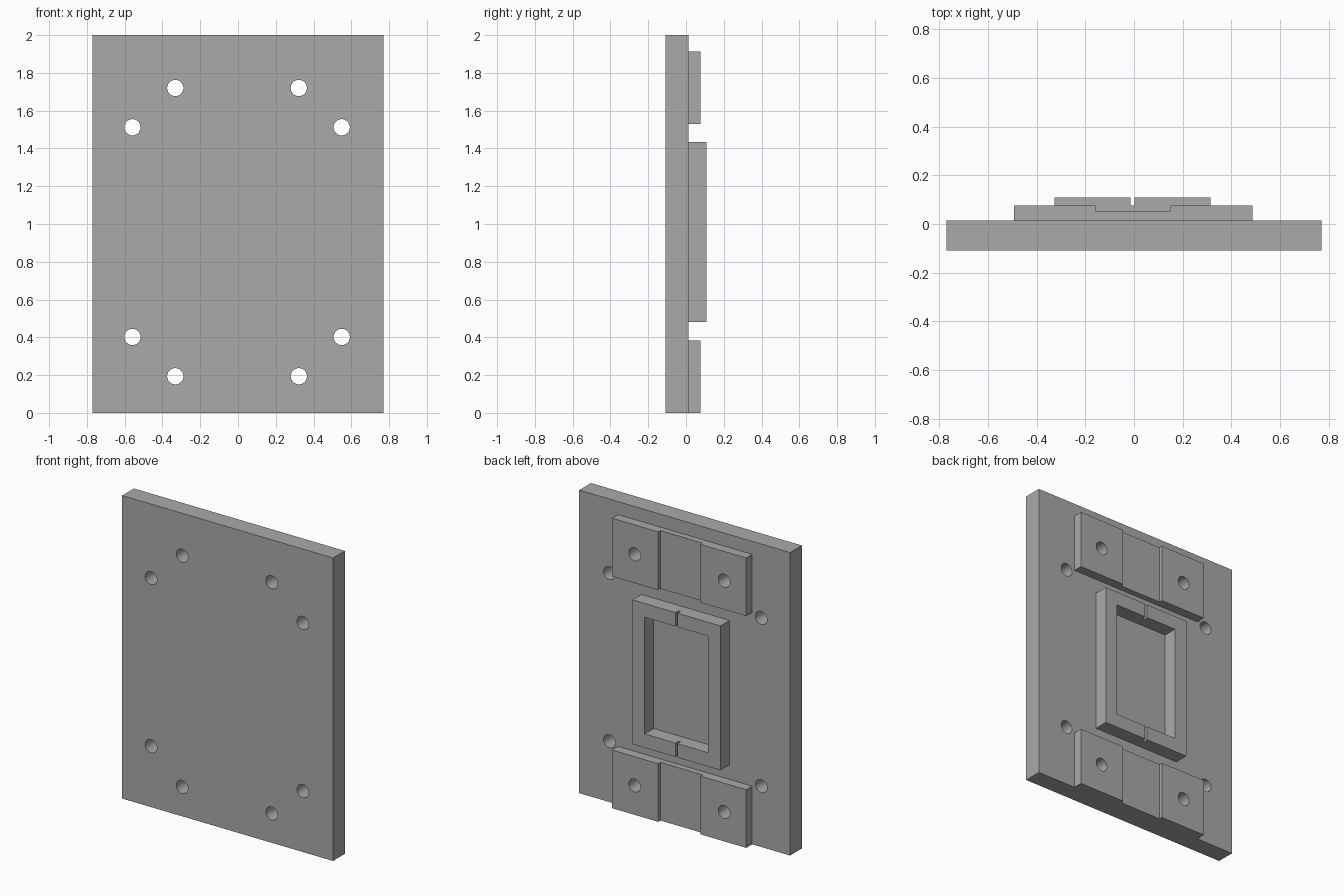
import bpy
import bmesh
from mathutils import Matrix

if "Cube" in bpy.data.objects:
    bpy.data.objects.remove(bpy.data.objects["Cube"], do_unlink=True)

# Single grey material
grey = bpy.data.materials.new("plain_grey")
grey.use_nodes = True
grey.diffuse_color = (0.4, 0.4, 0.4, 1)
grey.node_tree.nodes["Principled BSDF"].inputs["Base Color"].default_value = (0.4, 0.4, 0.4, 1)

# Shared dimensions
FRONT, FACE, GROOVE, PAD, RIM = -0.108, 0.014, 0.053, 0.076, 0.108
MID_X, MID_Z = -0.005, 0.957


def make_object(name, bm):
    bmesh.ops.recalc_face_normals(bm, faces=bm.faces)
    mesh = bpy.data.meshes.new(name)
    bm.to_mesh(mesh)
    bm.free()
    mesh.materials.append(grey)
    obj = bpy.data.objects.new(name, mesh)
    bpy.context.collection.objects.link(obj)
    return obj


def box(name, x, y, z):
    bm = bmesh.new()
    size = [b - a for a, b in (x, y, z)]
    centre = [(a + b) / 2 for a, b in (x, y, z)]
    bmesh.ops.create_cube(bm, size=1, matrix=Matrix.Translation(centre) @ Matrix.Diagonal((*size, 1)))
    return make_object(name, bm)


def drill(x, z):
    bm = bmesh.new()
    bmesh.ops.create_cone(bm, cap_ends=True, segments=40, radius1=0.043, radius2=0.043, depth=1,
                          matrix=Matrix.Translation((x, 0, z)) @ Matrix.Rotation(1.5707963, 4, "X"))
    return make_object("hole_cutter", bm)


def cut(obj, cutters):
    for cutter in cutters:
        mod = obj.modifiers.new("cut", "BOOLEAN")
        mod.operation, mod.solver, mod.object = "DIFFERENCE", "EXACT", cutter
        bpy.ops.object.select_all(action="DESELECT")
        bpy.context.view_layer.objects.active = obj
        obj.select_set(True)
        bpy.ops.object.modifier_apply(modifier=mod.name)
        bpy.data.objects.remove(cutter, do_unlink=True)
    bpy.ops.object.shade_smooth_by_angle(angle=0.6)


# Holes come in four mirrored pairs: inner ones pass through the pads
def holes(dx, dz, signs=(-1, 1)):
    return [drill(MID_X + sx * dx, MID_Z + sz * dz) for sx in (-1, 1) for sz in signs]


# Base plate
plate = box("base_plate", (-0.77, 0.77), (FRONT, FACE), (0, 2))
cut(plate, holes(0.327, 0.763) + holes(0.554, 0.555))

# Grooved pads at top and bottom of the back
for name, sign, z in (("upper_pad", 1, (1.53, 1.914)), ("lower_pad", -1, (0, 0.384))):
    pad = box(name, (-0.493, 0.487), (FACE, PAD), z)
    groove = box("groove_cutter", (-0.158, 0.15), (GROOVE, 0.3), (-0.5, 2.5))
    cut(pad, [groove] + holes(0.327, 0.763, (sign,)))

# Raised rectangular frame with a notch in its top and bottom bars
frame = box("raised_frame", (-0.327, 0.315), (FACE, RIM), (0.48, 1.433))
opening = box("opening_cutter", (-0.236, 0.226), (-0.3, 0.3), (0.572, 1.342))
notch = box("notch_cutter", (-0.014, 0.002), (PAD, 0.3), (0, 2))
cut(frame, [opening, notch])
